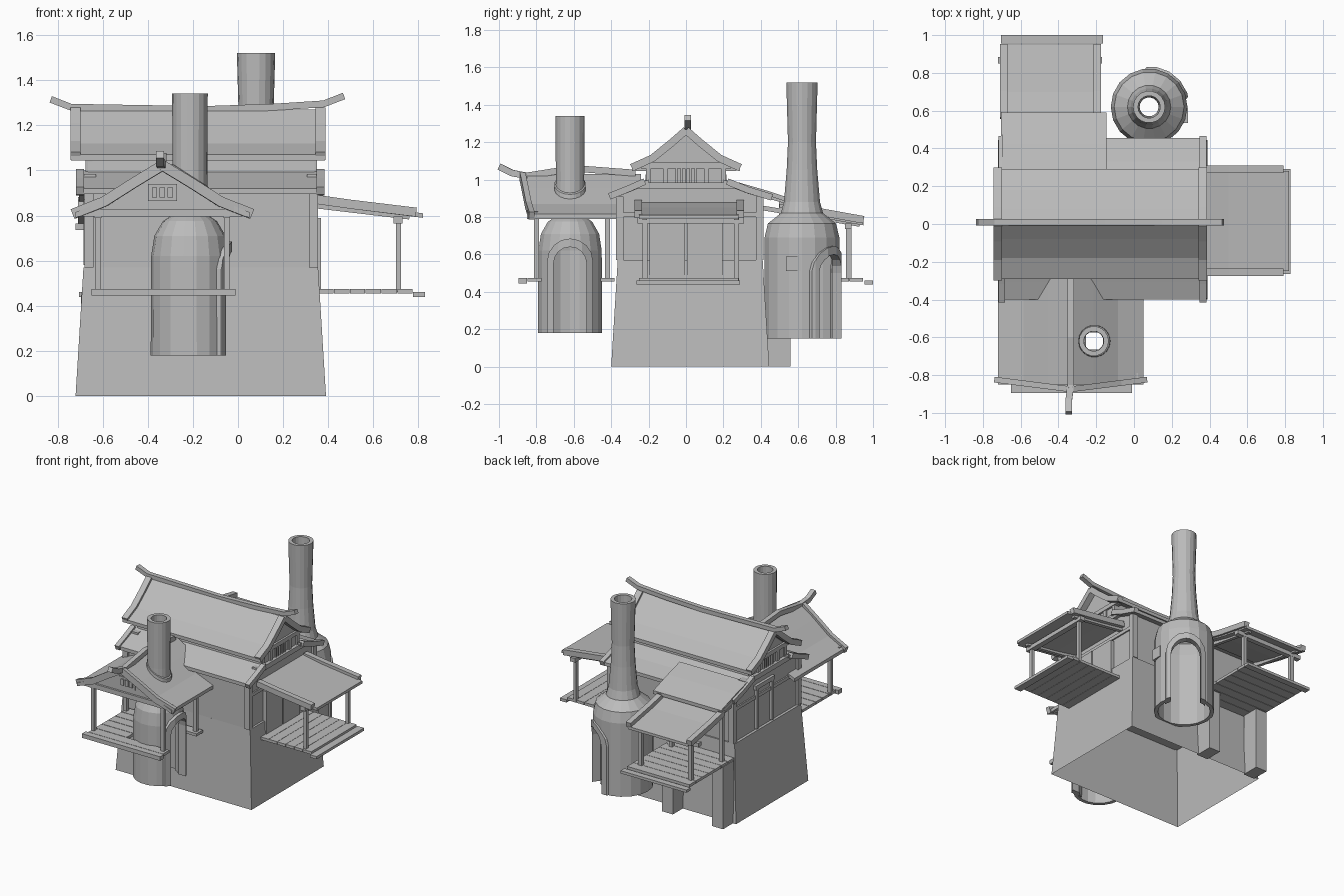
import bpy, bmesh, math
from mathutils import Vector, Matrix

cube = bpy.data.objects.get("Cube")
if cube:
    bpy.data.objects.remove(cube, do_unlink=True)

GREY = (0.5, 0.5, 0.5, 1)
mat = bpy.data.materials.new("plain_grey")
mat.use_nodes = True
mat.diffuse_color = GREY
mat.node_tree.nodes["Principled BSDF"].inputs["Base Color"].default_value = GREY


def finish(name, bm):
    bmesh.ops.recalc_face_normals(bm, faces=bm.faces)
    me = bpy.data.meshes.new(name)
    bm.to_mesh(me)
    bm.free()
    me.materials.append(mat)
    ob = bpy.data.objects.new(name, me)
    bpy.context.collection.objects.link(ob)
    return ob


def box(name, x0, x1, y0, y1, z0, z1, inset=0.0, open_bottom=False):
    bm = bmesh.new()
    bmesh.ops.create_cube(bm, size=1)
    for v in bm.verts:
        k = inset if v.co.z > 0 else 0
        v.co = ((x1 - k if v.co.x > 0 else x0 + k),
                (y1 - k if v.co.y > 0 else y0 + k),
                (z1 if v.co.z > 0 else z0))
    if open_bottom:
        low = [f for f in bm.faces if all(v.co.z == z0 for v in f.verts)]
        bmesh.ops.delete(bm, geom=low, context="FACES")
    return finish(name, bm)


def prism(name, pts, axis, a, b, place=None):
    """Extrude a closed outline given as (horizontal, z) along x or y."""
    bm = bmesh.new()
    mk = (lambda p, t: (t, p[0], p[1])) if axis == "x" else (lambda p, t: (p[0], t, p[1]))
    f = bm.faces.new([bm.verts.new(mk(p, a)) for p in pts])
    r = bmesh.ops.extrude_face_region(bm, geom=[f])
    d = Vector((b - a, 0, 0)) if axis == "x" else Vector((0, b - a, 0))
    bmesh.ops.translate(bm, vec=d, verts=[v for v in r["geom"] if isinstance(v, bmesh.types.BMVert)])
    if place:
        bmesh.ops.transform(bm, matrix=place, verts=bm.verts)
    return finish(name, bm)


def sheet(name, pts, axis, a, b, thick=0.025):
    return prism(name, pts + [(h, z - thick) for h, z in reversed(pts)], axis, a, b)


def beam(name, pts, w=0.035, h=0.035):
    """Rectangular timber that follows a path."""
    bm = bmesh.new()
    path = [Vector(p) for p in pts]
    rings = []
    for i, p in enumerate(path):
        t = (path[min(i + 1, len(path) - 1)] - path[max(i - 1, 0)]).normalized()
        side = t.cross(Vector((0, 0, 1))).normalized()
        up = side.cross(t).normalized()
        rings.append([bm.verts.new(p + side * w / 2 * s + up * h / 2 * u)
                      for s, u in ((-1, -1), (1, -1), (1, 1), (-1, 1))])
    for r, q in zip(rings, rings[1:]):
        for i in range(4):
            bm.faces.new((r[i], r[(i + 1) % 4], q[(i + 1) % 4], q[i]))
    bm.faces.new(rings[0])
    bm.faces.new(rings[-1])
    return finish(name, bm)


def lathe(name, profile, cx, cy, sides=18):
    """Closed (radius, z) outline turned around a vertical axis."""
    bm = bmesh.new()
    rings = [[bm.verts.new((cx + r * math.cos(2 * math.pi * i / sides),
                            cy + r * math.sin(2 * math.pi * i / sides), z))
              for i in range(sides)] for r, z in profile]
    for r, q in zip(rings, rings[1:] + rings[:1]):
        for i in range(sides):
            j = (i + 1) % sides
            bm.faces.new((r[i], r[j], q[j], q[i]))
    return finish(name, bm)


def boolean(ob, cutter, op):
    m = ob.modifiers.new(op.lower(), "BOOLEAN")
    m.object, m.operation, m.solver = cutter, op, "EXACT"
    cutter.hide_render = True
    cutter.hide_viewport = True
    cutter.display_type = "WIRE"


def kiln(name, outer, cx, cy, angle, half, top):
    """Hollow kiln with flue, an arched mouth and a raised arch surround."""
    z0, rad, wall = outer[0][1], outer[0][0], 0.026
    body = lathe(name + "_body", outer + [(r - wall, z) for r, z in reversed(outer)], cx, cy)
    place = Matrix.Translation((cx, cy, 0)) @ Matrix.Rotation(angle, 4, "Z")

    def arch(label, w, peak):
        pts = [(w, z0 - 0.05)] + [(w * math.cos(a), peak - w + w * math.sin(a))
                                  for a in [math.pi * i / 8 for i in range(9)]] + [(-w, z0 - 0.05)]
        return prism(name + label, pts, "x", 0.03, 0.4, place)
    hole, cap = arch("_mouth_cutter", half, top), arch("_surround_cutter", half + 0.035, top + 0.045)
    boolean(body, hole, "DIFFERENCE")
    ring = lathe(name + "_mouth_surround",
                 [(rad + 0.012, z0), (rad + 0.012, top + 0.1), (rad - 0.04, top + 0.1), (rad - 0.04, z0)], cx, cy)
    boolean(ring, cap, "INTERSECT")
    boolean(ring, hole, "DIFFERENCE")


# Hollow stone base and timber house
box("stone_base", -0.72, 0.39, -0.40, 0.445, 0, 0.57, 0.035, True)
half_back = [(0, 1.24), (0.21, 1.08), (0.22, 0.98), (0.40, 0.915), (0.40, 0.565)]
half_front = [(-0.365, 0.565), (-0.36, 0.915), (-0.22, 0.98), (-0.21, 1.08)]
prism("house_walls", half_back + half_front, "x", -0.665, 0.34)
for x in (-0.66, 0.335):
    for y in (-0.355, 0.395):
        box("corner_post", x - 0.02, x + 0.02, y - 0.02, y + 0.02, 0.57, 0.91)
    for y in (-0.2, -0.11, 0.11, 0.2):
        box("gable_post", x - 0.016, x + 0.016, y - 0.014, y + 0.014, 0.97, 1.08)
    box("gable_tie", x - 0.03, x + 0.03, -0.27, 0.29, 0.95, 0.985)
    box("gable_beam", x - 0.02, x + 0.02, -0.24, 0.24, 1.06, 1.09)
    box("wall_rail", x - 0.015, x + 0.015, -0.36, 0.4, 0.80, 0.825)
    # Barred gable window
    for y in (-0.05, -0.025, 0, 0.025, 0.05):
        box("window_bar", x - 0.015, x + 0.015, y - 0.005, y + 0.005, 0.98, 1.06)

# Lower skirt roofs
sheet("front_skirt_roof", [(-0.20, 1.0), (-0.31, 0.955), (-0.40, 0.92)], "x", -0.70, 0.37)
sheet("back_skirt_roof", [(0.20, 1.0), (0.33, 0.95), (0.455, 0.915)], "x", -0.70, 0.37)
for x in (-0.70, 0.365):
    beam("skirt_edge", [(x, -0.22, 0.99), (x, -0.31, 0.95), (x, -0.41, 0.91)])
    beam("skirt_edge", [(x, 0.22, 0.99), (x, 0.33, 0.945), (x, 0.46, 0.905)])

# Main roof with upswept ridge pole
slope = [(0, 1.27), (0.08, 1.20), (0.18, 1.12), (0.29, 1.07)]
full = [(-y, z) for y, z in reversed(slope[1:])] + slope
sheet("main_roof", full, "x", -0.74, 0.385)
for x in (-0.72, 0.365):
    for s in (-1, 1):
        beam("main_bargeboard", [(x, s * y, z - 0.006) for y, z in slope], 0.045, 0.04)
beam("main_ridge", [(-0.83, 0.01, 1.315), (-0.74, 0.01, 1.28), (-0.45, 0.01, 1.275), (-0.15, 0.01, 1.27),
                    (0.15, 0.01, 1.28), (0.38, 0.01, 1.295), (0.47, 0.01, 1.33)], 0.035, 0.03)
for x in (-0.5, -0.3, -0.1, 0.06, 0.2):
    for s in (-1, 1):
        box("eave_bracket", x - 0.012, x + 0.012, s * 0.24 - 0.03, s * 0.24 + 0.03, 1.045, 1.07)

# Front porch: gabled roof, deck and posts
RX = -0.335
FX, FY = -0.21, -0.62
drop = [(0, 1.03), (0.12, 0.955), (0.25, 0.87), (0.385, 0.815)]
gable = [(RX - d, z) for d, z in reversed(drop[1:])] + [(RX + d, z) for d, z in drop]
porch_roof = sheet("front_porch_roof", gable, "y", -0.85, -0.24)
square = [(FX - 0.045, 0.7), (FX + 0.045, 0.7), (FX + 0.045, 1.2), (FX - 0.045, 1.2)]
boolean(porch_roof, prism("flue_cutter", square, "y", FY - 0.045, FY + 0.045), "DIFFERENCE")
prism("front_porch_gable", [(RX - 0.3, 0.82), (RX + 0.3, 0.82), (RX, 1.0)], "y", -0.81, -0.80)
for s in (-1, 1):
    beam("front_bargeboard", [(RX + s * d * 1.03, -0.875 + 0.13 * d, z - 0.008) for d, z in drop], 0.03, 0.045)
beam("front_ridge", [(RX - 0.01, -1.0, 1.07), (RX - 0.01, -0.93, 1.035), (RX, -0.85, 1.02),
                     (RX, -0.6, 1.06), (RX, -0.27, 1.035)], 0.035, 0.035)
box("gable_window_frame", -0.40, -0.27, -0.817, -0.81, 0.865, 0.94)
for x in (-0.37, -0.335, -0.30):
    box("gable_window_pane", x - 0.012, x + 0.012, -0.826, -0.817, 0.88, 0.925)
box("front_porch_beam", -0.70, 0.02, -0.825, -0.79, 0.795, 0.83)
for x in (-0.62, -0.05):
    for y in (-0.80, -0.42):
        box("front_porch_post", x - 0.013, x + 0.013, y - 0.013, y + 0.013, 0.46, 0.82)
    beam("front_porch_side_beam", [(x, -0.82, 0.805), (x, -0.36, 0.805)], 0.03, 0.03)
for i in range(6):
    y = -0.81 + i * 0.078
    box("front_deck_plank", -0.63, -0.37 if 0 < i < 5 else -0.02, y - 0.037, y + 0.037, 0.455, 0.475)
box("front_deck_sill", -0.65, -0.01, -0.895, -0.85, 0.445, 0.475)

# Side porch
sheet("side_porch_roof", [(0.33, 0.88), (0.5, 0.85), (0.82, 0.81)], "y", -0.25, 0.28, 0.02)
for y in (-0.255, 0.29):
    beam("side_porch_edge", [(0.345, y, 0.872), (0.5, y, 0.85), (0.79, y, 0.815)], 0.04, 0.04)
for y in (-0.22, 0.27):
    box("side_porch_post", 0.70, 0.722, y - 0.013, y + 0.013, 0.46, 0.81)
    beam("side_porch_rafter", [(0.34, y, 0.845), (0.76, y, 0.795)], 0.025, 0.025)
box("side_porch_beam", 0.69, 0.73, -0.26, 0.31, 0.765, 0.795)
for i in range(6):
    x = 0.39 + i * 0.07
    box("side_deck_plank", x - 0.034, x + 0.034, -0.25, 0.28, 0.455, 0.475)
box("side_deck_sill", 0.775, 0.828, -0.265, 0.29, 0.44, 0.46)

# Back porch with stepped roofs and stone piers
sheet("back_upper_roof", [(0.28, 0.985), (0.42, 0.945), (0.59, 0.89)], "x", -0.70, -0.145)
sheet("back_lower_roof", [(0.50, 0.87), (0.7, 0.82), (0.95, 0.775)], "x", -0.68, -0.19, 0.02)
for x in (-0.69, -0.195):
    beam("back_porch_edge", [(x, 0.56, 0.862), (x, 0.7, 0.83), (x, 0.95, 0.785)], 0.04, 0.04)
    beam("back_upper_edge", [(x, 0.30, 0.955), (x, 0.59, 0.87)], 0.03, 0.03)
for x in (-0.65, -0.24):
    box("back_pier", x - 0.045, x + 0.045, 0.43, 0.56, 0, 0.46)
    for y, z in ((0.51, 0.89), (0.87, 0.78)):
        box("back_porch_post", x - 0.014, x + 0.014, y - 0.014, y + 0.014, 0.46, z)
    beam("back_porch_rafter", [(x, 0.4, 0.85), (x, 0.93, 0.76)], 0.025, 0.025)
box("back_porch_beam", -0.72, -0.17, 0.85, 0.885, 0.735, 0.765)
for i in range(7):
    y = 0.46 + i * 0.075
    box("back_deck_plank", -0.69, -0.18, y - 0.036, y + 0.036, 0.455, 0.475)
box("back_deck_sill", -0.705, -0.165, 0.955, 1.0, 0.44, 0.46)

# Doors on both side walls
for y in (-0.1, 0.1):
    box("side_door_panel", 0.34, 0.368, y - 0.095, y + 0.095, 0.475, 0.79)
for y in (-0.04, 0.14):
    box("end_door_jamb", -0.685, -0.66, y - 0.012, y + 0.012, 0.58, 0.88)
box("end_door_lintel", -0.685, -0.66, -0.06, 0.16, 0.87, 0.9)

# Kilns with tall flues
kiln("front_kiln", [(0.174, 0.18), (0.172, 0.62), (0.158, 0.71), (0.12, 0.775), (0.082, 0.80),
                    (0.077, 1.0), (0.079, 1.34)], FX - 0.003, FY, 0, 0.088, 0.64)
collar = lathe("front_flue_collar", [(0.07, -0.02), (0.086, -0.02), (0.084, 0.02), (0.07, 0.025)], 0, 0)
lean = Matrix.Translation((FX, FY, 0.955))
lean[2][0] = -0.65
collar.data.transform(lean)
kiln("back_kiln", [(0.203, 0.15), (0.203, 0.69), (0.185, 0.765), (0.115, 0.82), (0.098, 0.88),
                   (0.083, 1.05), (0.076, 1.2), (0.085, 1.52)], 0.08, 0.62, math.radians(54), 0.10, 0.60)
box("kiln_vent", 0.25, 0.287, 0.535, 0.615, 0.51, 0.59)
